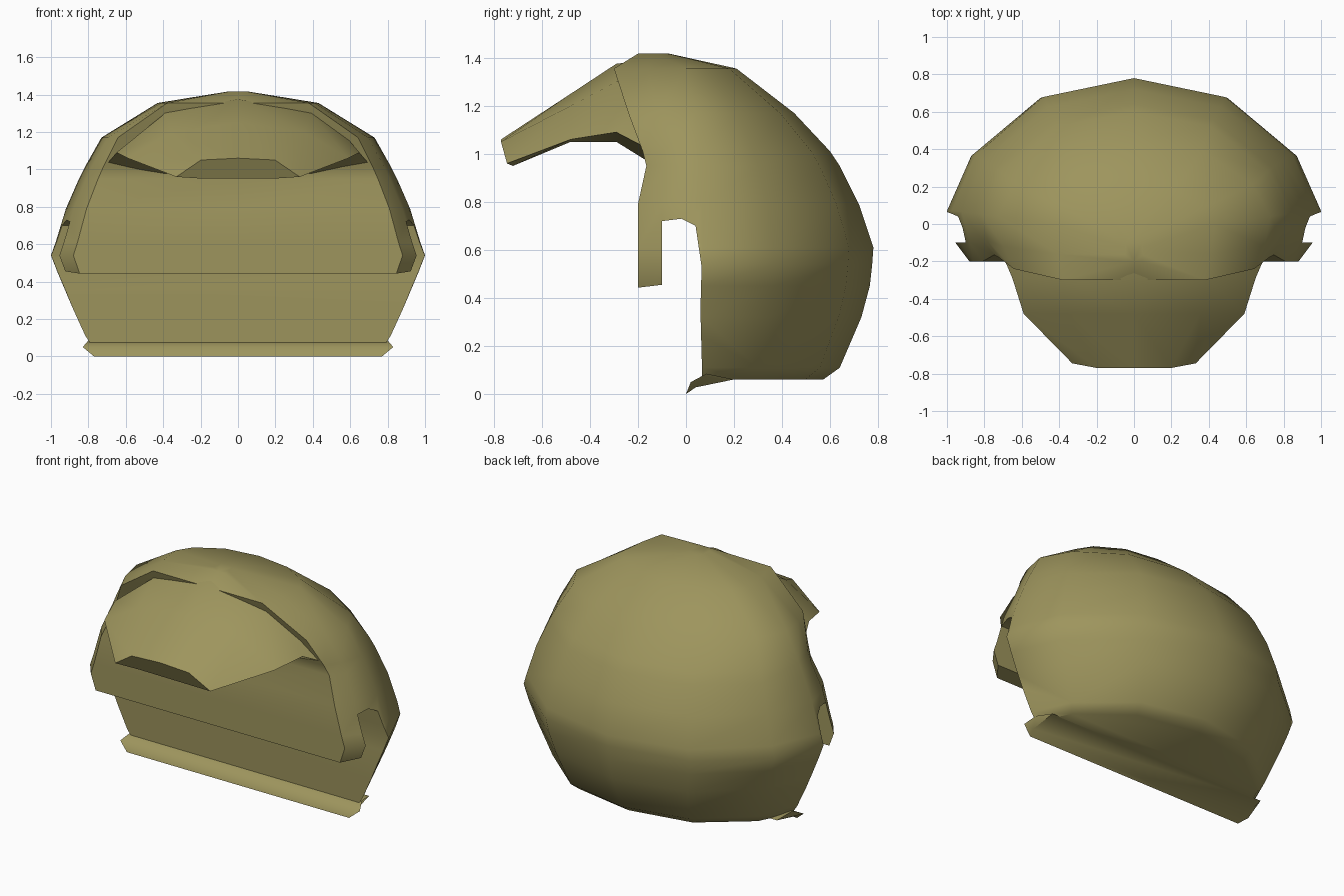
import bpy, bmesh, math

if "Cube" in bpy.data.objects:
    bpy.data.objects.remove(bpy.data.objects["Cube"])

olive = bpy.data.materials.new("olive")
olive.diffuse_color = (0.34, 0.30, 0.11, 1)
olive.use_nodes = True
olive.node_tree.nodes["Principled BSDF"].inputs["Base Color"].default_value = olive.diffuse_color


def make(name, verts, faces, smooth=50):
    me = bpy.data.meshes.new(name)
    me.from_pydata(verts, [], faces)
    bm = bmesh.new()
    bm.from_mesh(me)
    bmesh.ops.recalc_face_normals(bm, faces=bm.faces)
    bm.to_mesh(me)
    bm.free()
    me.materials.append(olive)
    ob = bpy.data.objects.new(name, me)
    bpy.context.collection.objects.link(ob)
    return ob


def loft(name, rings):
    n = len(rings[0])
    verts = [p for r in rings for p in r]
    faces = [(a * n + i, a * n + (i + 1) % n, (a + 1) * n + (i + 1) % n, (a + 1) * n + i)
             for a in range(len(rings) - 1) for i in range(n)]
    faces += [tuple(range(n)), tuple(range(len(verts) - n, len(verts)))]
    return make(name, verts, faces)


def extrude_x(name, profile, w):
    return loft(name, [[(s * w, y, z) for y, z in profile] for s in (-1, 1)])


def smooth(ob, deg):
    bpy.ops.object.select_all(action='DESELECT')
    ob.select_set(True)
    bpy.context.view_layer.objects.active = ob
    bpy.ops.object.shade_smooth_by_angle(angle=math.radians(deg))


# Shell: horizontal slices (z, half width, back y, front y, centre y)
slices = [(.06, .79, .57, -.20, 0), (.11, .82, .64, -.20, 0), (.32, .91, .73, -.20, 0),
          (.45, .965, .765, -.20, 0), (.54, 1.0, .775, -.20, 0), (.61, .975, .78, -.20, 0),
          (.79, .92, .72, -.20, 0), (.95, .85, .64, -.165, 0), (1.01, .82, .60, -.18, 0),
          (1.17, .73, .45, -.24, 0), (1.355, .43, .21, -.30, -.02),
          (1.417, .05, -.07, -.20, -.13)]


def slice_ring(z, w, yb, yf, c):
    half = [(1.0, c + .09 * (yb - c)), (.87, c + .47 * (yb - c)), (.5, c + .87 * (yb - c))]
    front = [(.88, yf), (.955, c + .5 * (yf - c))]
    right = front + half
    pts = [(x * w, y, z) for x, y in right] + [(0, yb, z)]
    pts += [(-x * w, y, z) for x, y in reversed(right)] + [(0, yf, z)]
    return pts


shell = loft("shell", [slice_ring(*s) for s in slices])

# Cut the opening that separates the front flap from the back
cutter = extrude_x("opening_cutter", [(-.1, .455), (-.1, .72), (-.02, .73), (.04, .7), (.065, .53),
                                      (.06, .35), (.075, -.2), (-.5, -.2), (-.5, .443), (-.2, .443)], 1.3)
cutter.hide_render = True
mod = shell.modifiers.new("opening", 'BOOLEAN')
mod.operation = 'DIFFERENCE'
mod.solver = 'EXACT'
mod.object = cutter
bpy.context.view_layer.objects.active = shell
bpy.ops.object.modifier_apply(modifier=mod.name)
bpy.data.objects.remove(cutter)
smooth(shell, 50)

# Peak: cross-sections (top y, bottom y, half width, top z, shoulder z, side z, bottom z)
stations = [(-.08, -.08, .74, 1.40, 1.33, .98, .92), (-.29, -.29, .65, 1.375, 1.30, 1.09, 1.05),
            (-.48, -.48, .59, 1.25, 1.20, 1.06, 1.05), (-.77, -.72, .33, 1.06, 1.05, .96, .95)]
rings = []
for yt, yb, w, zt, zs, zside, zb in stations:
    right = [(.6 * w, yt, zs), (w, (yt + yb) / 2, zside), (.55 * w, yb, zb)]
    rings.append([(0, yt, zt)] + right + [(-x, y, z) for x, y, z in reversed(right)])
peak = loft("peak", rings)
smooth(peak, 60)

# Lip along the lower front edge
lip_profile = [(0, .0, .77), (.02, .05, .83), (.085, .085, .80), (.2, .061, .77), (.04, .028, .78)]
lip = loft("lower_lip", [[(s * w, y, z) for y, z, w in lip_profile] for s in (-1, 1)])
smooth(lip, 50)
